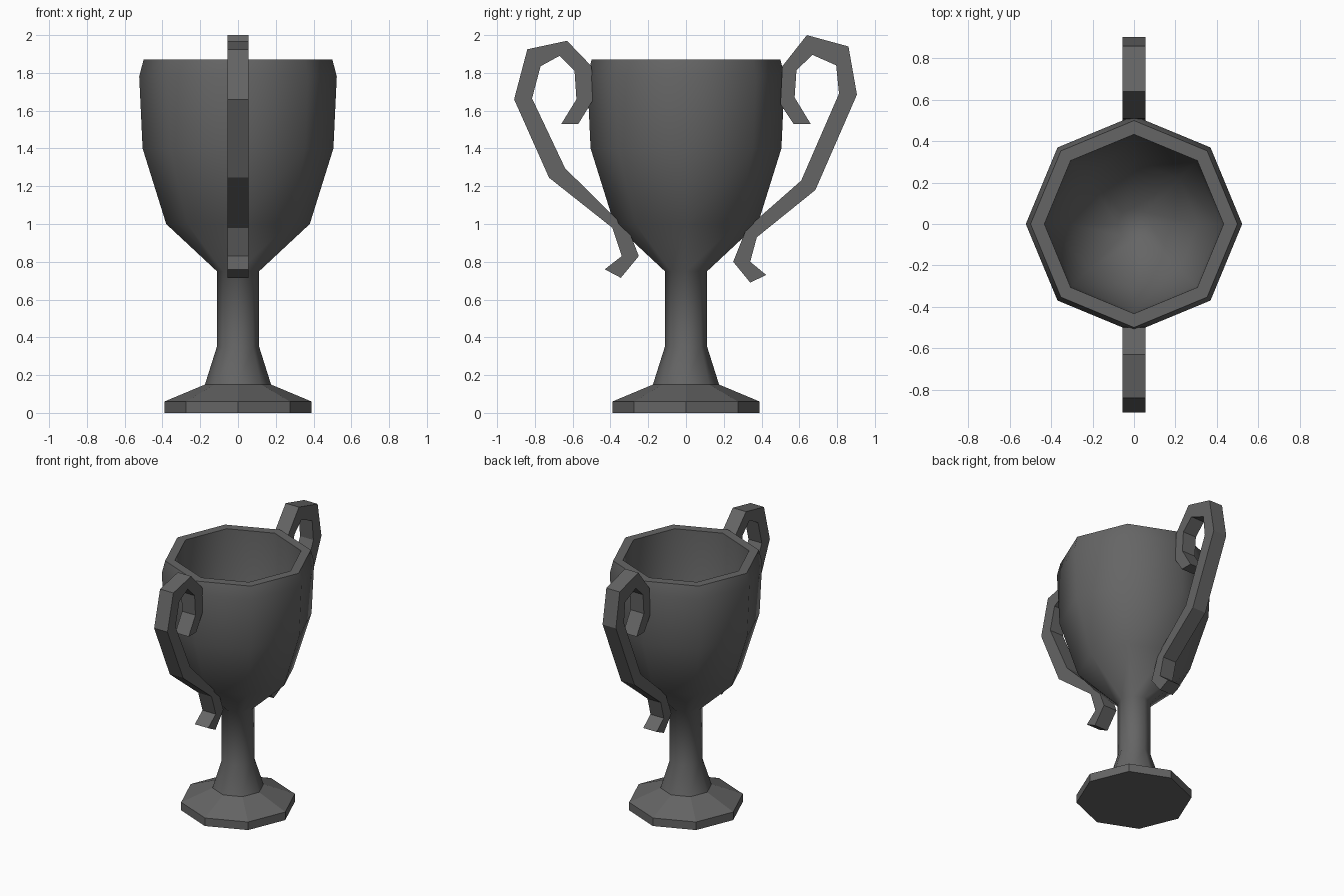
import bpy
import bmesh
from math import cos, sin, pi

cube = bpy.data.objects.get("Cube")
if cube:
    bpy.data.objects.remove(cube, do_unlink=True)

SIDES = 8
HANDLE_HALF = 0.055

# One plain metal colour
metal = bpy.data.materials.new("dark grey metal")
GREY = (0.13, 0.13, 0.13, 1.0)
metal.diffuse_color = GREY
metal.use_nodes = True
shader = next(n for n in metal.node_tree.nodes if n.type == 'BSDF_PRINCIPLED')
shader.inputs["Base Color"].default_value = GREY


def finish(name, bm):
    bmesh.ops.recalc_face_normals(bm, faces=bm.faces)
    mesh = bpy.data.meshes.new(name)
    bm.to_mesh(mesh)
    bm.free()
    mesh.materials.append(metal)
    obj = bpy.data.objects.new(name, mesh)
    bpy.context.collection.objects.link(obj)
    return obj


def lathe(name, profile, flat_bands):
    """Spin (radius, height) points into a closed octagonal solid."""
    bm = bmesh.new()
    rings = []
    for r, z in profile:
        rings.append([bm.verts.new((r * cos(2 * pi * i / SIDES),
                                    r * sin(2 * pi * i / SIDES), z))
                      for i in range(SIDES)])
    for band, (low, high) in enumerate(zip(rings, rings[1:])):
        for i in range(SIDES):
            j = (i + 1) % SIDES
            face = bm.faces.new((low[i], low[j], high[j], high[i]))
            face.smooth = band not in flat_bands
    bm.faces.new(rings[0][::-1])
    bm.faces.new(rings[-1]).smooth = True
    for edge in bm.edges:
        edge.smooth = all(f.smooth for f in edge.link_faces)
    return finish(name, bm)


def handle(name, outer, inner):
    """Square strap between two matching (y, z) edge lines."""
    bm = bmesh.new()
    sections = []
    for a, b in zip(outer, inner):
        sections.append([bm.verts.new((x, y, z)) for x, (y, z) in (
            (-HANDLE_HALF, a), (HANDLE_HALF, a),
            (HANDLE_HALF, b), (-HANDLE_HALF, b))])
    for s, t in zip(sections, sections[1:]):
        for i in range(4):
            j = (i + 1) % 4
            bm.faces.new((s[i], s[j], t[j], t[i]))
    bm.faces.new(sections[0])
    bm.faces.new(sections[-1])
    return finish(name, bm)


# Foot, stem, bowl, rim and hollow inside, in one turned body
lathe("cup_body", [
    (0.39, 0), (0.39, 0.06), (0.175, 0.15),
    (0.112, 0.35), (0.112, 0.75),
    (0.38, 1.0), (0.505, 1.4), (0.523, 1.78), (0.5, 1.87),
    (0.433, 1.87), (0.42, 1.4), (0.31, 1.05), (0.08, 0.84),
], flat_bands=(0, 1, 8))

# Front scroll handle, from the curl down to the tail
handle("front_handle",
       [(-.57, 1.53), (-.49, 1.66), (-.5, 1.835), (-.63, 1.97), (-.84, 1.925),
        (-.91, 1.66), (-.725, 1.245), (-.39, .98), (-.34, .83), (-.43, .76)],
       [(-.66, 1.53), (-.58, 1.66), (-.59, 1.81), (-.67, 1.89), (-.77, 1.835),
        (-.815, 1.665), (-.64, 1.295), (-.3, .96), (-.25, .83), (-.345, .715)])

# Back scroll handle, slightly taller
handle("back_handle",
       [(.57, 1.53), (.5, 1.635), (.51, 1.835), (.64, 2), (.86, 1.94),
        (.905, 1.685), (.685, 1.18), (.375, .93), (.34, .8), (.425, .73)],
       [(.66, 1.53), (.575, 1.67), (.585, 1.815), (.67, 1.895), (.795, 1.84),
        (.81, 1.69), (.61, 1.23), (.32, .975), (.25, .8), (.34, .69)])
